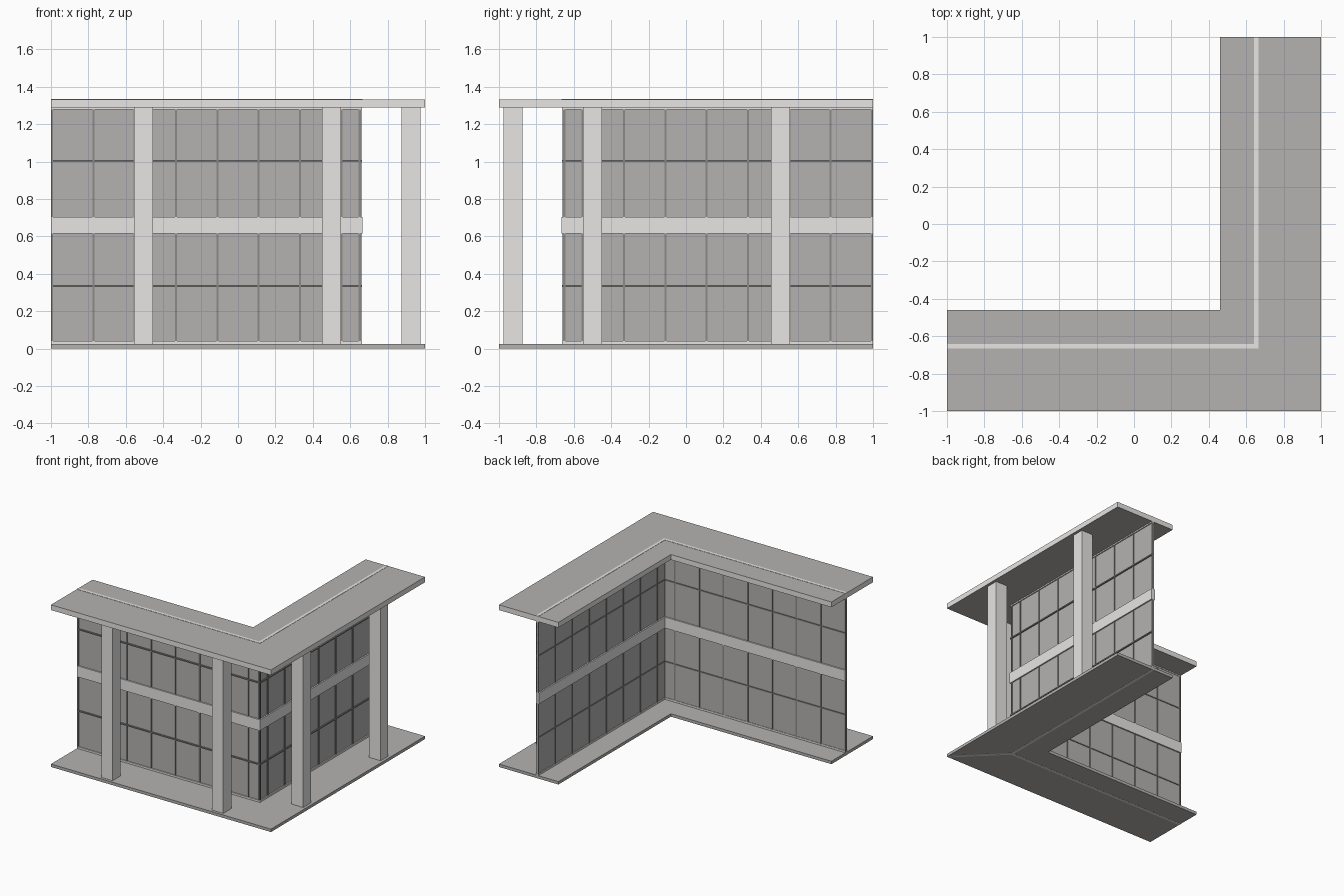
import bpy, bmesh
from mathutils import Vector

if "Cube" in bpy.data.objects:
    bpy.data.objects.remove(bpy.data.objects["Cube"])


def material(name, rgb):
    m = bpy.data.materials.new(name)
    m.diffuse_color = (*rgb, 1)
    m.use_nodes = True
    m.node_tree.nodes["Principled BSDF"].inputs["Base Color"].default_value = m.diffuse_color
    return m


LIGHT = material("light concrete", (0.80, 0.79, 0.78))
GREY = material("warm grey", (0.46, 0.45, 0.44))
DARK = material("dark grey metal", (0.26, 0.255, 0.25))


def make_object(name, bm, mats):
    bmesh.ops.recalc_face_normals(bm, faces=bm.faces)
    me = bpy.data.meshes.new(name)
    bm.to_mesh(me)
    bm.free()
    ob = bpy.data.objects.new(name, me)
    bpy.context.collection.objects.link(ob)
    for m in mats:
        me.materials.append(m)
    return ob


def prism(name, outline, z0, z1, *mats):
    """Extrude an outline upwards; a second material goes on the sides."""
    bm = bmesh.new()
    face = bm.faces.new([bm.verts.new((x, y, z0)) for x, y in outline])
    ext = bmesh.ops.extrude_face_region(bm, geom=[face])
    bmesh.ops.translate(bm, vec=(0, 0, z1 - z0),
                        verts=[v for v in ext["geom"] if isinstance(v, bmesh.types.BMVert)])
    bm.normal_update()
    if len(mats) > 1:
        for f in bm.faces:
            f.material_index = int(abs(f.normal.z) < 0.5)
    return make_object(name, bm, mats)


def corner_run(name, a, b, z0, z1, *mats):
    """L-shaped run along both wings, between offsets a (inner) and b (outer)."""
    return prism(name, [(-1, -b), (b, -b), (b, 1), (a, 1), (a, -a), (-1, -a)], z0, z1, *mats)


def wing_pair(name, x0, x1, y0, y1, z0, z1, mat):
    """Upright box on the front wing and its reflection on the right wing."""
    pts = [(x0, y0), (x1, y0), (x1, y1), (x0, y1)]
    prism("front_" + name, pts, z0, z1, mat)
    prism("right_" + name, [(-y, -x) for x, y in pts], z0, z1, mat)


# Floor and roof slabs
corner_run("floor_slab", 0.46, 1.0, 0.001, 0.025, GREY)
corner_run("roof_slab", 0.46, 1.0, 1.29, 1.333, GREY, LIGHT)

# Light strips marking the wall line on roof and underside
corner_run("roof_strip", 0.642, 0.665, 1.332, 1.335, LIGHT)
corner_run("underside_strip", 0.642, 0.665, 0.0, 0.003, LIGHT)
d = 0.008
prism("underside_mitre", [(0.66 - d, -0.66 - d), (1 - 2 * d, -1), (1, -1), (1, -1 + 2 * d),
                          (0.66 + d, -0.66 + d)], 0.0, 0.003, LIGHT)

# Wall panels with light sill and head
corner_run("wall_panels", 0.646, 0.654, 0.03, 1.285, GREY)
corner_run("wall_sill", 0.642, 0.663, 0.02, 0.04, LIGHT)
corner_run("wall_head", 0.642, 0.663, 1.28, 1.295, LIGHT)

# Middle beam and thin horizontal rails
corner_run("middle_beam", 0.635, 0.665, 0.615, 0.705, LIGHT)
for i, z in enumerate((0.335, 1.005)):
    corner_run(f"rail_{i}", 0.641, 0.664, z - 0.005, z + 0.005, DARK)

# Vertical mullions
for i in range(8):
    x = -0.995 + 0.221 * i
    wing_pair(f"mullion_{i}", x - 0.005, x + 0.006, -0.66, -0.642, 0.03, 1.285, DARK)
wing_pair("corner_mullion", 0.645, 0.655, -0.66, -0.645, 0.03, 1.285, DARK)

# Outer columns
for i, x in enumerate((-0.505, 0.5)):
    wing_pair(f"column_{i}", x - 0.05, x + 0.05, -0.977, -0.873, 0.02, 1.295, LIGHT)
